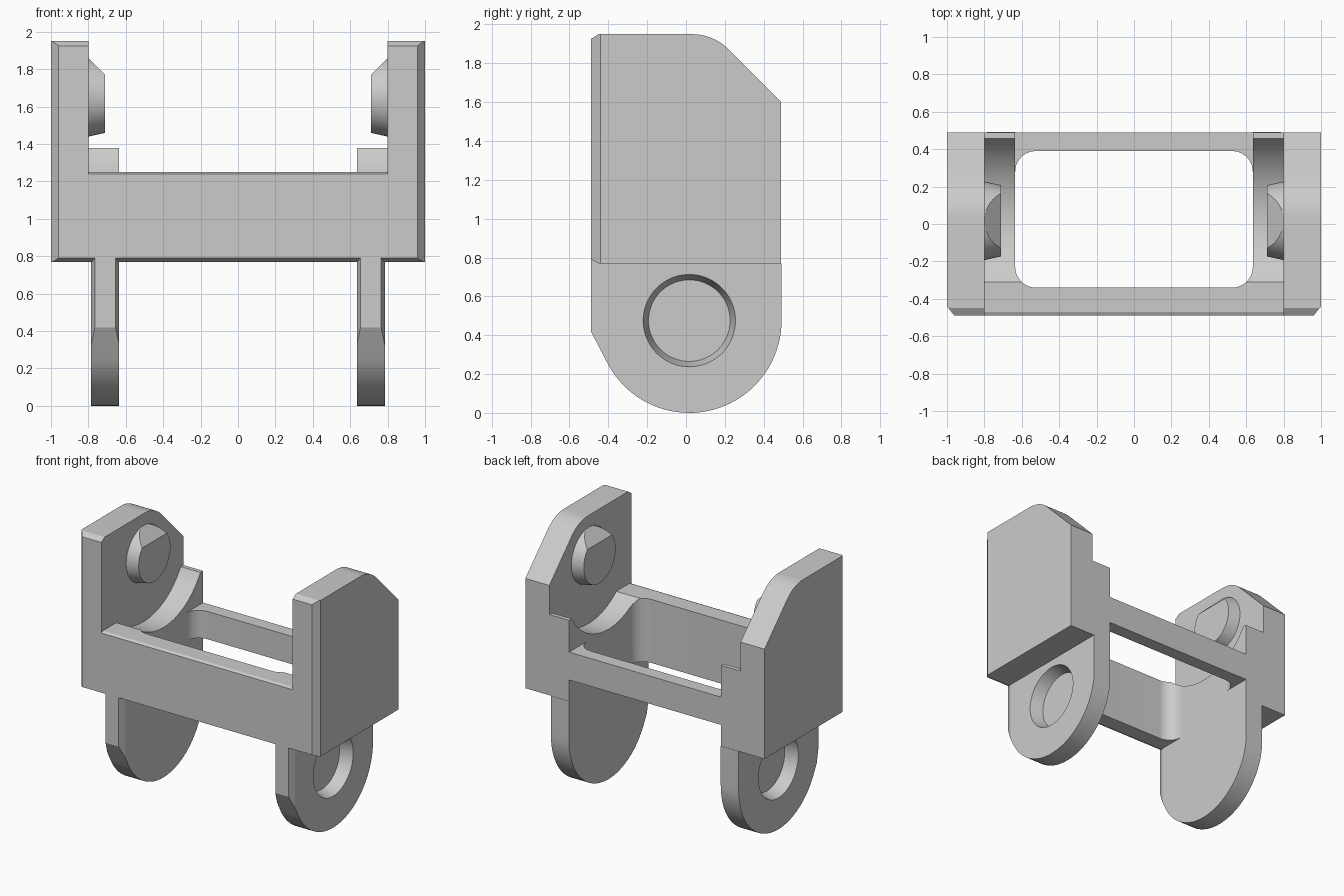
import bpy, bmesh
from math import sin, cos, radians, pi
from mathutils import Vector, Matrix

cube = bpy.data.objects.get("Cube")
if cube:
    bpy.data.objects.remove(cube)

grey = bpy.data.materials.new("matte grey")
grey.use_nodes = True
grey.diffuse_color = (0.6, 0.6, 0.6, 1)
grey.node_tree.nodes["Principled BSDF"].inputs["Base Color"].default_value = (0.6, 0.6, 0.6, 1)


def arc(cx, cy, r, start, end, steps):
    angles = [radians(start + (end - start) * i / steps) for i in range(steps + 1)]
    return [(cx + r * cos(a), cy + r * sin(a)) for a in angles]


def finish(name, bm, cuts=()):
    """Trim with (point, outward normal) planes, then make a shaded object."""
    for point, normal in cuts:
        bmesh.ops.bisect_plane(bm, geom=bm.verts[:] + bm.edges[:] + bm.faces[:],
                               plane_co=point, plane_no=normal, clear_outer=True)
        bmesh.ops.holes_fill(bm, edges=[e for e in bm.edges if e.is_boundary])
    bmesh.ops.recalc_face_normals(bm, faces=bm.faces[:])
    mesh = bpy.data.meshes.new(name)
    bm.to_mesh(mesh)
    bm.free()
    mesh.materials.append(grey)
    obj = bpy.data.objects.new(name, mesh)
    bpy.context.collection.objects.link(obj)
    return obj


def prism(name, outline, axis, low, high, cuts=()):
    """Extrude a YZ outline along x, or an XY outline along z."""
    bm = bmesh.new()
    put = (lambda u, v: (low, u, v)) if axis == "x" else (lambda u, v: (u, v, low))
    face = bm.faces.new([bm.verts.new(put(u, v)) for u, v in outline])
    ext = bmesh.ops.extrude_face_region(bm, geom=[face])["geom"]
    step = (high - low, 0, 0) if axis == "x" else (0, 0, high - low)
    bmesh.ops.translate(bm, vec=step, verts=[v for v in ext if isinstance(v, bmesh.types.BMVert)])
    return finish(name, bm, cuts)


def cone_x(name, x1, r1, x2, r2, y, z, cuts=()):
    """Round solid along x from radius r1 at x1 to r2 at x2."""
    bm = bmesh.new()
    turn = Matrix.Rotation(pi / 2 if x2 > x1 else -pi / 2, 4, "Y")
    bmesh.ops.create_cone(bm, cap_ends=True, segments=64, radius1=r1, radius2=r2,
                          depth=abs(x2 - x1),
                          matrix=Matrix.Translation(((x1 + x2) / 2, y, z)) @ turn)
    return finish(name, bm, cuts)


def carve(obj, cutter):
    mod = obj.modifiers.new("cut", "BOOLEAN")
    mod.operation, mod.solver, mod.object = "DIFFERENCE", "EXACT", cutter
    bpy.context.view_layer.objects.active = obj
    bpy.ops.object.modifier_apply(modifier=mod.name)
    bpy.data.objects.remove(cutter)


F, B = -0.49, 0.49             # front and back faces
AXIS, PIN_Z, HOLE_Z = 0.017, 1.65, 0.475
IN = 0.635                     # half width of the opening
BASE = 0.77                    # underside of the body

plate_outline = ([(F, 0.79), (-0.45, BASE), (B, BASE), (B, 1.6)]
                 + arc(0.03, 1.68, 0.27, 45, 90, 10) + [(-0.45, 1.95), (F, 1.925)])
lug_outline = ([(F, 0.79), (F, 0.42)] + arc(AXIS, HOLE_Z, 0.475, 209, 360, 40)
               + [(B + 0.002, BASE), (-0.45, BASE), (-0.45, 0.79)])
web_outline = ([(F, 0.79), (-0.45, BASE), (B, BASE), (B, 1.38)]
               + arc(AXIS, PIN_Z, 0.517, -31.5, -129.3, 32) + [(F + 0.02, 1.25), (F, 1.24)])

parts = []
for side, s in (("left", 1), ("right", -1)):
    # Tall outer side plate with bevelled front edge
    parts.append(prism(side + "_side_plate", plate_outline, "x", s * 0.8, s * 1.0,
                       [((s * 0.96, F, 0), (s * 0.05, -0.04, 0))]))
    # Inner web with a round relief under the pin
    parts.append(prism(side + "_inner_web", web_outline, "x", s * IN, s * 0.8))
    # Hanging lug with bevelled front edges and a blind tapered socket
    lug = prism(side + "_lug", lug_outline, "x", s * IN, s * 0.785,
                [((s * 0.765, F, 0), (s * 0.05, -0.02, 0)),
                 ((s * 0.655, F, 0), (s * -0.05, -0.02, 0))])
    carve(lug, cone_x("socket_cutter", s * 0.786, 0.238, s * 0.69, 0.21, AXIS, HOLE_Z))
    parts.append(lug)
    # Tapered pin with a slanted lead-in
    parts.append(cone_x(side + "_pin", s * 0.8, 0.21, s * 0.71, 0.19, AXIS, PIN_Z,
                        [((s * 0.8, 0, 1.86), (-s, 0, 1))]))

# Front bar with rounded inner corners
R = 0.11
front = ([(-IN, F), (IN, F)] + arc(IN - R, -0.34 + R, R, 0, -90, 10)
         + arc(-IN + R, -0.34 + R, R, -90, -180, 10))
front_bar = prism("front_bar", front, "z", BASE, 1.25,
                  [((0, F, 0.79), (0, -0.02, -0.04)), ((0, F, 1.24), (0, -0.01, 0.02))])
carve(front_bar, cone_x("relief_cutter", -0.9, 0.517, 0.9, 0.517, AXIS, PIN_Z))
parts.append(front_bar)

# Slim back bar with rounded inner corners
back = ([(-IN, B), (IN, B)] + arc(IN - R, 0.39 - R, R, 0, 90, 10)
        + arc(-IN + R, 0.39 - R, R, 90, 180, 10))
parts.append(prism("back_bar", back, "z", 0.93, 1.14))

# Smooth curved walls, crisp edges
bpy.ops.object.select_all(action="DESELECT")
for part in parts:
    part.select_set(True)
bpy.context.view_layer.objects.active = parts[0]
bpy.ops.object.shade_smooth_by_angle(angle=radians(20))
